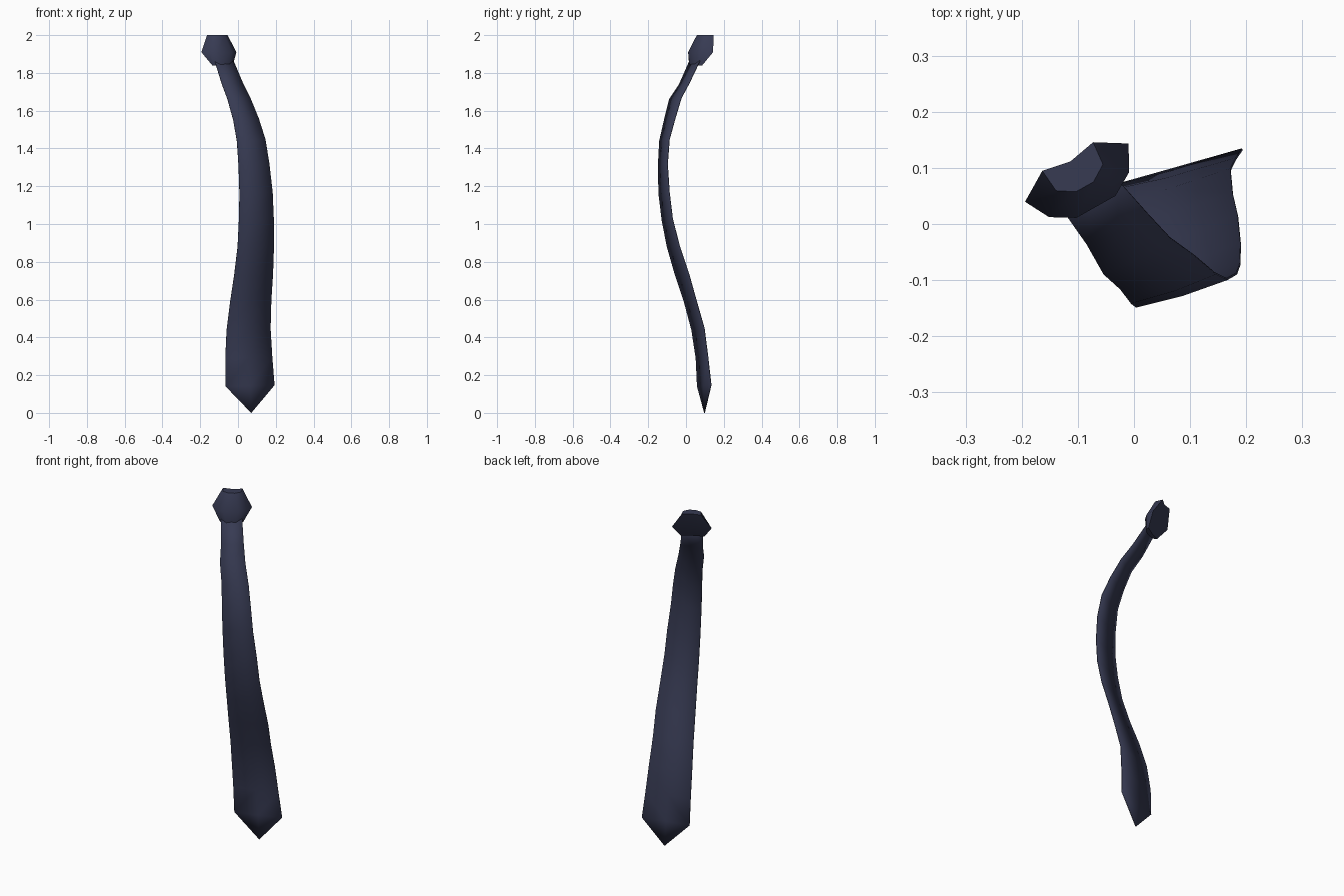
import bpy, bmesh
from mathutils import Vector

if "Cube" in bpy.data.objects:
    bpy.data.objects.remove(bpy.data.objects["Cube"])

navy = bpy.data.materials.new("dark navy cloth")
navy.diffuse_color = (0.038, 0.043, 0.086, 1)
navy.use_nodes = True
navy.node_tree.nodes["Principled BSDF"].inputs["Base Color"].default_value = navy.diffuse_color


def finish(name, bm, angle):
    bmesh.ops.recalc_face_normals(bm, faces=bm.faces)
    mesh = bpy.data.meshes.new(name)
    bm.to_mesh(mesh)
    bm.free()
    mesh.materials.append(navy)
    ob = bpy.data.objects.new(name, mesh)
    bpy.context.collection.objects.link(ob)
    bpy.ops.object.select_all(action='DESELECT')
    ob.select_set(True)
    bpy.context.view_layer.objects.active = ob
    bpy.ops.object.shade_smooth_by_angle(angle=angle)
    return ob


# Blade: rows of height, left edge x y, right edge x y
rows = [
    (0.14, -.065, .060, .193, .133),
    (0.29, -.067, .053, .181, .116),
    (0.44, -.060, .030, .172, .097),
    (0.59, -.041, -.010, .176, .054),
    (0.73, -.020, -.057, .185, .015),
    (0.88, -.002, -.100, .190, -.035),
    (1.02, .005, -.127, .189, -.071),
    (1.16, .008, -.144, .183, -.088),
    (1.31, .003, -.147, .166, -.098),
    (1.44, -.006, -.140, .145, -.088),
    (1.55, -.025, -.115, .110, -.058),
    (1.66, -.055, -.088, .065, -.025),
    (1.74, -.085, -.035, .025, .018),
    (1.87, -.125, .022, -.030, .080),
]
bm = bmesh.new()
strip = []
for z, xl, yl, xr, yr in rows:
    left, right = Vector((xl, yl, z)), Vector((xr, yr, z + .007))
    mid = (left + right) / 2 + Vector((.0012, -.004, 0))
    strip.append([bm.verts.new(p) for p in (left, mid, right)])
for a, b in zip(strip, strip[1:]):
    for i in range(2):
        bm.faces.new((a[i], a[i + 1], b[i + 1], b[i]))
# pointed end
tip = bm.verts.new((.07, .098, 0))
for i in range(2):
    bm.faces.new((tip, strip[0][i + 1], strip[0][i]))
blade = finish("tie_blade", bm, 0.6)
cloth = blade.modifiers.new("cloth thickness", 'SOLIDIFY')
cloth.thickness = 0.004
cloth.offset = 0

# Knot: mirrored half rings (height, back centre depth, half outline of side/depth)
side, front = Vector((.87, .49, 0)), Vector((.49, -.87, 0))
rings = [
    (1.84, -.084, [(.025, -.062), (.055, -.075), (.063, -.088)]),
    (1.91, -.122, [(.040, -.060), (.082, -.085), (.106, -.130)]),
    (2.00, -.153, [(.018, -.101), (.048, -.120), (.052, -.163)]),
]
bm = bmesh.new()
loops = []
for z, back, half in rings:
    outline = [(-s, d) for s, d in reversed(half)] + half + [(0, back)]
    loops.append([bm.verts.new(side * (s - .044) + front * d + Vector((0, 0, z)))
                  for s, d in outline])
for a, b in zip(loops, loops[1:]):
    for i in range(len(a)):
        j = (i + 1) % len(a)
        bm.faces.new((a[i], a[j], b[j], b[i]))
bm.faces.new(loops[0])
bm.faces.new(loops[-1])
finish("tie_knot", bm, 0.95)
